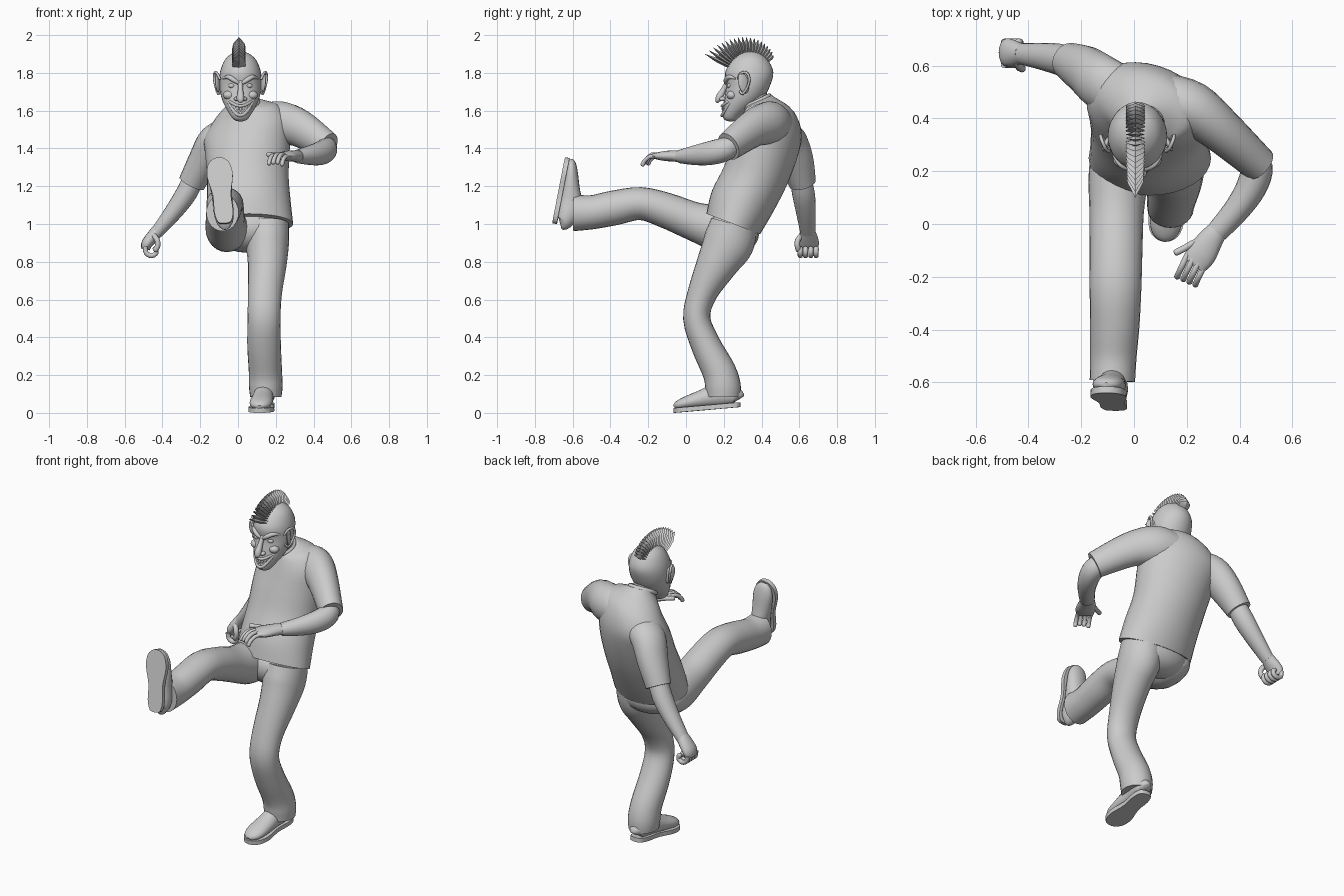
import bpy, bmesh
from math import sin, cos, pi, radians
from mathutils import Vector, Matrix, Euler

X, Y, Z = Vector((1, 0, 0)), Vector((0, 1, 0)), Vector((0, 0, 1))
CX = 0.013  # head centre line


def finish(name, bm, smooth=True, angle=50):
    bmesh.ops.recalc_face_normals(bm, faces=bm.faces)
    me = bpy.data.meshes.new(name)
    bm.to_mesh(me)
    bm.free()
    ob = bpy.data.objects.new(name, me)
    bpy.context.collection.objects.link(ob)
    if smooth:
        bpy.ops.object.select_all(action='DESELECT')
        ob.select_set(True)
        bpy.context.view_layer.objects.active = ob
        bpy.ops.object.shade_smooth_by_angle(angle=radians(angle))
    return ob


def spline(rows, steps):
    """Catmull-Rom through rows of numbers"""
    out, n = [], len(rows)
    for i in range(n - 1):
        a, b, c, d = rows[max(i - 1, 0)], rows[i], rows[i + 1], rows[min(i + 2, n - 1)]
        for k in range(steps):
            t = k / steps
            out.append([0.5 * (2*q + (r-p)*t + (2*p-5*q+4*r-s)*t*t + (3*q-p-3*r+s)*t**3)
                        for p, q, r, s in zip(a, b, c, d)])
    return out + [list(rows[-1])]


def loft(name, rings, n=20, steps=4, ref=X, level=False, mat=None, smooth=True):
    """Elliptic rings (x,y,z,ra,rb[,pitch,roll,yaw]); square to the path, or level/turned"""
    if level:
        rings = [tuple(r) + (0,) * (8 - len(r)) for r in rings]
    R = spline(rings, steps)
    bm, loops = bmesh.new(), []
    for i, r in enumerate(R):
        c = Vector(r[:3])
        if level:
            e = Euler([radians(v) for v in r[5:8]]).to_matrix()
            u, v = e @ X, e @ Y
        else:
            t = (Vector(R[min(i+1, len(R)-1)][:3]) - Vector(R[max(i-1, 0)][:3])).normalized()
            u = (ref - t * ref.dot(t)).normalized()
            v = t.cross(u)
        ra, rb = max(r[3], .001), max(r[4], .001)
        loops.append([bm.verts.new(c + u*ra*cos(2*pi*k/n) + v*rb*sin(2*pi*k/n)) for k in range(n)])
    for a, b in zip(loops, loops[1:]):
        for k in range(n):
            bm.faces.new((a[k], a[(k+1) % n], b[(k+1) % n], b[k]))
    bm.faces.new(loops[0])
    bm.faces.new(loops[-1])
    if mat:
        bm.transform(mat)
    return finish(name, bm, smooth)


def ball(name, loc, size, rot=(0, 0, 0)):
    bm = bmesh.new()
    bmesh.ops.create_uvsphere(bm, u_segments=20, v_segments=12, radius=1)
    e = Euler([radians(a) for a in rot])
    bm.transform(Matrix.LocRotScale(Vector(loc), e, Vector(size)))
    return finish(name, bm)


def finger(name, pts, r, ref=X):
    rings = [(*p, r, r) for p in pts]
    d = (Vector(pts[-1]) - Vector(pts[-2])).normalized() * r * .6
    loft(name, rings + [(*(Vector(pts[-1]) + d), r*.45, r*.45)], n=10, steps=3, ref=ref)


def shoe(side, mat):
    # upper, toe along -y
    loft(side + "_shoe_upper", [(0, y, .012 + h/2, w, h/2) for y, h, w in (
        (.1, .06, .02), (.088, .09, .042), (.04, .12, .052), (-.03, .12, .052), (-.1, .095, .058),
        (-.18, .07, .06), (-.225, .05, .045), (-.243, .03, .02))], mat=mat)
    # sole slab
    half = spline([(.105, .005), (.095, .035), (.04, .05), (-.05, .048), (-.15, .068),
                   (-.215, .058), (-.245, .03), (-.252, .004)], 3)
    pts = [(w, y) for y, w in half] + [(-w, y) for y, w in reversed(half)]
    bm = bmesh.new()
    f = bm.faces.new([bm.verts.new((x, y, 0)) for x, y in pts])
    ext = bmesh.ops.extrude_face_region(bm, geom=[f])
    bmesh.ops.translate(bm, vec=(0, 0, .025), verts=[v for v in ext['geom'] if isinstance(v, bmesh.types.BMVert)])
    bm.transform(mat)
    finish(side + "_shoe_sole", bm, angle=35)


# Shirt: leaning and twisted trunk, tilted shoulders
loft("shirt_body", [
    (.06, .25, 1.00, .232, .152, -21, 0, 0), (.057, .30, 1.12, .222, .172, -18, 0, -2),
    (.052, .37, 1.26, .217, .175, -14, 0, -6), (.05, .42, 1.40, .228, .175, -6, -6, -13),
    (.045, .445, 1.50, .235, .16, 0, -12, -18), (.04, .44, 1.585, .185, .13, 8, -14, -18),
    (.035, .395, 1.635, .10, .09, 20, -6, -10), (.03, .385, 1.65, .08, .078, 24, 0, 0)],
    n=32, level=True)
bm = bmesh.new()
# Collar band
n, m = 28, 8
g = [[bm.verts.new(((.076 + .011*cos(2*pi*j/m)) * cos(2*pi*i/n), (.076 + .011*cos(2*pi*j/m)) * sin(2*pi*i/n),
                    .014*sin(2*pi*j/m))) for j in range(m)] for i in range(n)]
for i in range(n):
    for j in range(m):
        bm.faces.new((g[i][j], g[(i+1) % n][j], g[(i+1) % n][(j+1) % m], g[i][(j+1) % m]))
bm.transform(Matrix.Translation((.03, .375, 1.645)) @ Matrix.Rotation(radians(26), 4, 'X'))
finish("shirt_collar", bm)

# Sleeves
loft("left_sleeve", [(.12, .47, 1.53, .10, .10), (.22, .44, 1.535, .115, .10), (.33, .355, 1.505, .10, .085),
                     (.475, .225, 1.41, .078, .068)], ref=Z)
loft("right_sleeve", [(-.04, .49, 1.48, .10, .08), (-.12, .535, 1.44, .105, .09), (-.18, .58, 1.34, .095, .082),
                      (-.245, .617, 1.215, .072, .072)], ref=Y)

# Arms
loft("left_forearm", [(.43, .265, 1.44, .05, .05), (.465, .215, 1.40, .062, .06), (.445, .14, 1.378, .064, .058),
                      (.39, .055, 1.365, .054, .05), (.315, -.03, 1.357, .036, .042)], ref=Z)
loft("right_forearm", [(-.23, .605, 1.25, .055, .055), (-.275, .622, 1.16, .06, .056),
                       (-.345, .635, 1.06, .052, .047), (-.43, .645, .955, .04, .034)], ref=Y)

# Open left hand
loft("left_palm", [(.325, -.015, 1.357, .032, .036), (.29, -.06, 1.36, .03, .048), (.255, -.115, 1.36, .026, .056),
                   (.225, -.155, 1.36, .016, .048)], n=16, ref=Z)
for i, (dx, dz) in enumerate(((.018, -.005), (-.002, .005), (-.022, .005), (-.042, 0))):
    x, y = .252 + dx*1.15, -.145 + (.01 * i if i else 0)
    finger(f"left_finger_{i+1}", [(x, y, 1.362 + dz), (x - .022, y - .045, 1.362 + dz),
                                  (x - .036, y - .075, 1.338 + dz), (x - .04, y - .085, 1.318 + dz)], .0115)
finger("left_thumb", [(.285, -.055, 1.355), (.23, -.07, 1.36), (.195, -.09, 1.365), (.16, -.108, 1.368)], .013, ref=Z)

# Loosely closed right hand
loft("right_palm", [(-.425, .645, .965, .038, .034), (-.455, .647, .93, .05, .033), (-.482, .65, .895, .054, .03),
                    (-.49, .65, .865, .045, .022)], n=16, ref=Y)
for i in range(4):
    y = .605 + .028 * i
    finger(f"right_finger_{i+1}", [(-.492, y, .88), (-.485, y, .845), (-.455, y, .832), (-.432, y, .85),
                                   (-.44, y, .873)], .0135, ref=Y)
finger("right_thumb", [(-.45, .615, .945), (-.428, .592, .915), (-.425, .59, .885), (-.437, .595, .862)], .0145, ref=Y)

# Trousers
ball("trouser_seat", (.06, .255, .965), (.205, .135, .115), (-20, 0, 0))
loft("standing_trouser_leg", [
    (.155, .255, 1.0, .115, .125), (.155, .225, .9, .115, .135), (.155, .165, .79, .103, .11),
    (.142, .085, .63, .09, .078), (.138, .057, .5, .087, .072), (.138, .105, .36, .089, .079),
    (.145, .175, .22, .088, .089), (.147, .196, .14, .089, .094), (.147, .198, .085, .083, .09)], n=24)
loft("kicking_trouser_leg", [
    (-.05, .345, .965, .05, .05), (-.055, .29, .965, .10, .10), (-.06, .18, .975, .112, .122),
    (-.066, .04, 1.015, .103, .102), (-.068, -.1, 1.07, .10, .094), (-.07, -.24, 1.108, .098, .087),
    (-.073, -.38, 1.085, .094, .092), (-.078, -.5, 1.062, .088, .09), (-.082, -.595, 1.06, .086, .098)], n=24)

# Shoes
shoe("standing", Matrix.Translation((.14, .185, .022)) @ Euler((radians(5), 0, radians(-6))).to_matrix().to_4x4())
shoe("kicking", Matrix.Translation((-.08, -.688, 1.107)) @ Euler((radians(-101), radians(-6), 0)).to_matrix().to_4x4())

# Neck and head
loft("neck", [(.03, .40, 1.60, .07, .075), (.02, .36, 1.66, .07, .075), (.015, .345, 1.73, .075, .08)], level=True)
loft("head", [(CX, y, z, rx, ry) for z, y, rx, ry in (
    (1.913, .342, .004, .004), (1.905, .342, .04, .045), (1.87, .34, .082, .092), (1.805, .335, .108, .127),
    (1.735, .33, .112, .116), (1.67, .308, .101, .104), (1.62, .278, .08, .083), (1.575, .245, .053, .052),
    (1.552, .238, .034, .034), (1.543, .238, .01, .01))], n=32, level=True)

# Face
loft("nose", [(CX, .222, 1.755, .012, .012), (CX, .198, 1.71, .014, .015), (CX, .178, 1.675, .02, .019),
              (CX, .168, 1.653, .017, .014), (CX, .168, 1.64, .004, .004)], n=14)
for s, side in ((1, "left"), (-1, "right")):
    ball(side + "_nostril", (CX + s*.021, .194, 1.662), (.014, .018, .012))
    ball(side + "_eye", (CX + s*.045, .232, 1.732), (.019, .015, .013))
    ball(side + "_cheek", (CX + s*.06, .243, 1.682), (.032, .028, .024))
    loft(side + "_brow", [(CX + s*x, y, z, r, r) for x, y, z, r in (
        (.01, .21, 1.745, .008), (.035, .212, 1.762, .013), (.065, .228, 1.778, .012), (.092, .262, 1.77, .004))],
         n=10, ref=Z)
    # Ear: flattened shell with rim and lobe
    ball(side + "_ear", (CX + s*.118, .305, 1.745), (.011, .03, .055), (15, 0, s*25))
    loft(side + "_ear_rim", [(CX + s*x, y, z, .007, .007) for x, y, z in (
        (.108, .275, 1.765), (.122, .288, 1.795), (.135, .318, 1.802), (.139, .335, 1.77), (.13, .325, 1.725),
        (.118, .30, 1.69), (.108, .285, 1.705))], n=8, ref=Vector((1, .1, .05)))
# Grinning mouth: upper and lower lips with teeth
for name, drop, r in (("upper_lip", .035, .008), ("lower_lip", .085, .009)):
    loft(name, [(CX + x, .243 - .052*(1 - (x/.068)**2) , 1.66 - drop*(1 - (x/.068)**2), r, r)
                for x in (-.068, -.05, -.025, 0, .025, .05, .068)], n=10, ref=Z)
for row, (z0, d) in enumerate(((1.655, .045), (1.65, .065))):
    for i in range(7):
        x = (i - 3) * .015
        k = 1 - (x/.068)**2
        ball(f"tooth_{row+1}_{i+1}", (CX + x, .247 - .052*k, z0 - d*k), (.007, .006, .011))

# Mohawk: fan of thin pointed blades along the skull
count = 20
for i in range(count):
    t = i / (count - 1)
    a = radians(153 - 112 * t)
    tip = (.262 - .19*t + .25*t*t - .15*t**3) if t < .99 else .17
    d = Vector((0, cos(a), sin(a)))
    o = Vector((CX - .008, .335, 1.78))
    loft(f"mohawk_blade_{i+1}", [(*(o + d*q), w, e) for q, w, e in (
        (.105, .034, .008), (.15, .036, .011), (.15 + (tip - .15)*.45, .03, .010), (tip, .001, .001))],
         n=4, steps=1, smooth=False)
